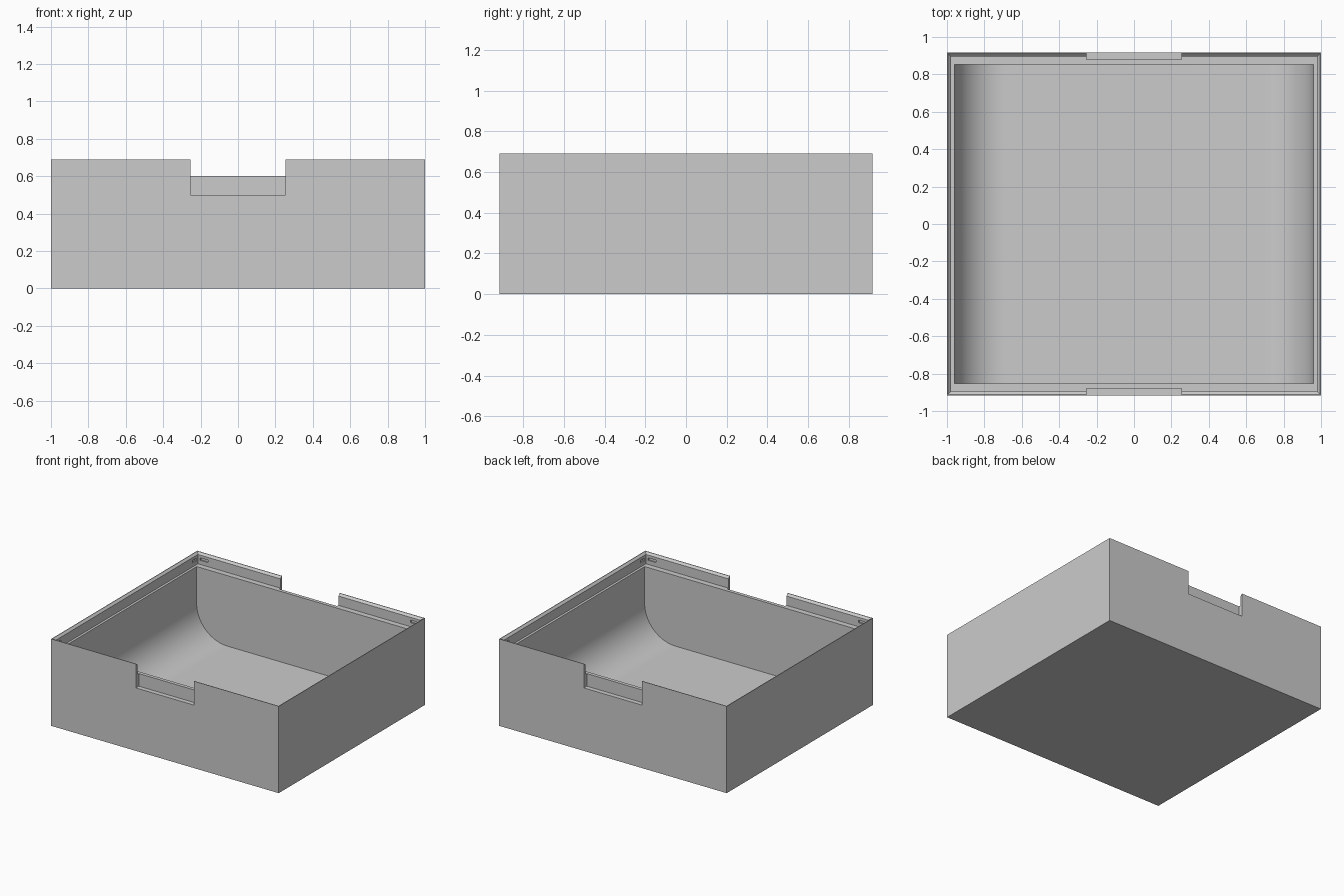
import bpy, bmesh
from math import sin, cos, pi, radians

if "Cube" in bpy.data.objects:
    bpy.data.objects.remove(bpy.data.objects["Cube"], do_unlink=True)

grey = bpy.data.materials.new("plain grey")
grey.use_nodes = True
colour = (0.6, 0.6, 0.6, 1)
grey.diffuse_color = colour
grey.node_tree.nodes["Principled BSDF"].inputs["Base Color"].default_value = colour

HX, HY, HEIGHT = 1.0, 0.917, 0.69
LEDGE = 0.6


def loft(name, rings):
    """Solid through a list of matching closed rings of points."""
    bm = bmesh.new()
    loops = [[bm.verts.new(p) for p in ring] for ring in rings]
    n = len(loops[0])
    for a, b in zip(loops, loops[1:]):
        for i in range(n):
            j = (i + 1) % n
            bm.faces.new((a[i], a[j], b[j], b[i]))
    bm.faces.new(loops[0][::-1])
    bm.faces.new(loops[-1])
    bmesh.ops.recalc_face_normals(bm, faces=bm.faces)
    mesh = bpy.data.meshes.new(name)
    bm.to_mesh(mesh)
    bm.free()
    mesh.materials.append(grey)
    obj = bpy.data.objects.new(name, mesh)
    bpy.context.collection.objects.link(obj)
    return obj


def rect(hx, hy, z, cx=0, cy=0):
    return [(cx + sx * hx, cy + sy * hy, z)
            for sx, sy in ((-1, -1), (1, -1), (1, 1), (-1, 1))]


def block(name, hx, hy, z0, z1, cx=0, cy=0):
    return loft(name, [rect(hx, hy, z0, cx, cy), rect(hx, hy, z1, cx, cy)])


# Outer body
tray = block("tray", HX, HY, 0, HEIGHT)
cutters = []

# Scooped cavity with rounded lower edges along both sides
half, floor, radius = 0.96, 0.04, 0.27
arc = [(half - radius + radius * sin(a), floor + radius - radius * cos(a))
       for a in (pi / 2 * i / 20 for i in range(21))]
right = arc + [(half, 0.65)]
profile = right + [(-x, z) for x, z in reversed(right)]
cutters.append(loft("cavity_cutter",
                    [[(x, y, z) for x, z in profile] for y in (-0.852, 0.852)]))

# Thin lip above the ledge, bevelled on its inner top edge
cutters.append(loft("lip_cutter", [
    rect(HX - 0.021, HY - 0.021, LEDGE),
    rect(HX - 0.021, HY - 0.021, HEIGHT - 0.016),
    rect(HX - 0.005, HY - 0.005, HEIGHT),
    rect(HX - 0.005, HY - 0.005, HEIGHT + 0.05)]))

# Finger notches and small catch slots near the corners
for s in (-1, 1):
    cutters.append(block("notch_cutter", 0.255, 0.05, 0.5, 0.8, 0, s * (HY + 0.013)))
    for t in (-1, 1):
        cutters.append(block("end_slot_cutter", 0.035, 0.01, 0.632, 0.652,
                             s * 0.925, t * (HY - 0.021)))
        cutters.append(block("side_slot_cutter", 0.01, 0.025, 0.632, 0.652,
                             s * (HX - 0.021), t * 0.85))

for cutter in cutters:
    cutter.hide_render = True
    mod = tray.modifiers.new(cutter.name, "BOOLEAN")
    mod.operation = "DIFFERENCE"
    mod.solver = "EXACT"
    mod.object = cutter

# Bake the cuts, then discard the cutters
bpy.context.view_layer.objects.active = tray
tray.select_set(True)
for mod in list(tray.modifiers):
    bpy.ops.object.modifier_apply(modifier=mod.name)
for cutter in cutters:
    bpy.data.objects.remove(cutter, do_unlink=True)
bpy.ops.object.shade_smooth_by_angle(angle=radians(30))
